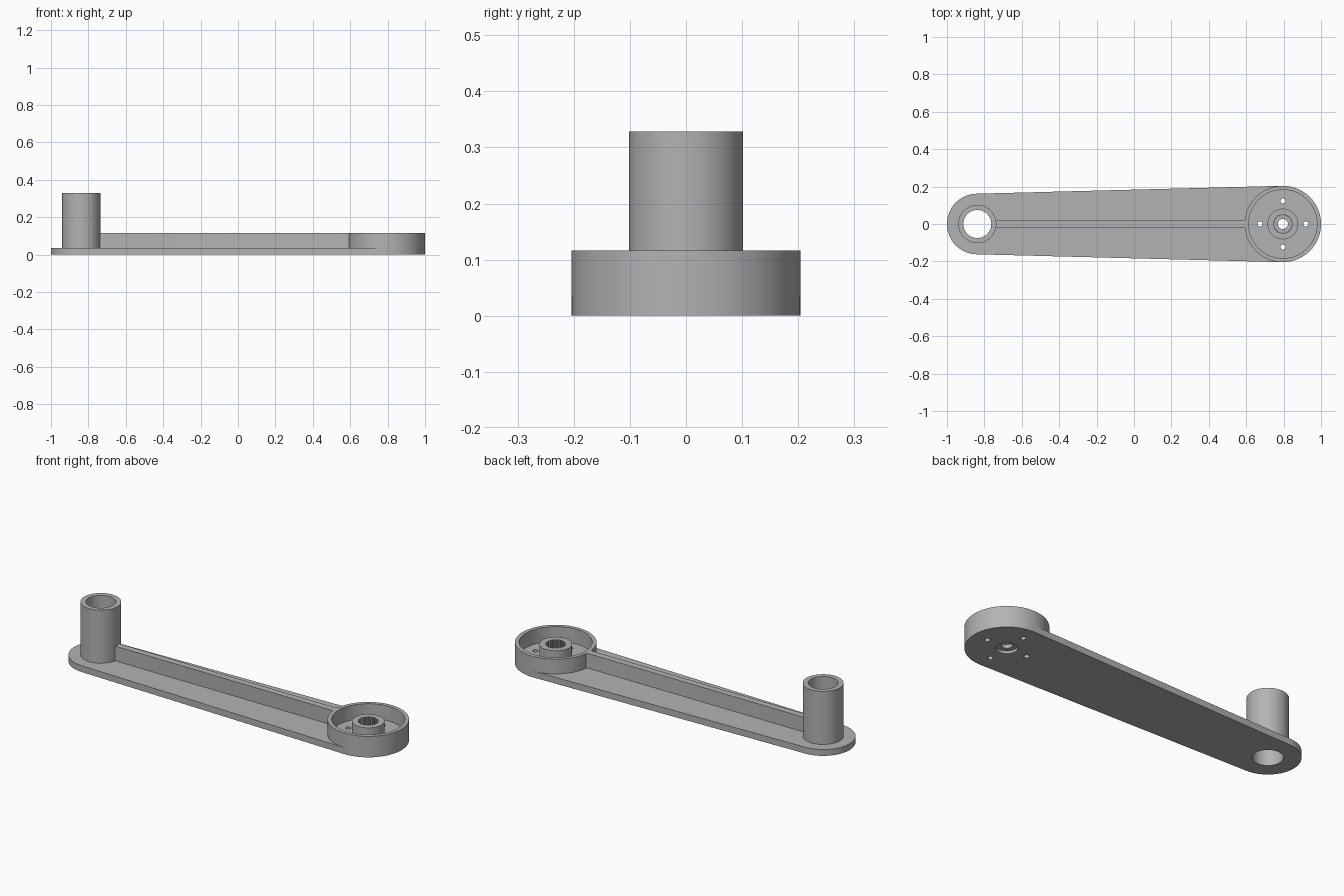
import bpy, bmesh, math

cube = bpy.data.objects.get("Cube")
if cube:
    bpy.data.objects.remove(cube, do_unlink=True)

grey = bpy.data.materials.new("grey plastic")
grey.use_nodes = True
colour = (0.45, 0.45, 0.45, 1)
grey.diffuse_color = colour
grey.node_tree.nodes["Principled BSDF"].inputs["Base Color"].default_value = colour

# Main dimensions
TUBE_X, TUBE_END_R = -0.838, 0.162
CUP_X, CUP_R = 0.796, 0.204
PLATE, RIM, TUBE_TOP = 0.035, 0.116, 0.328


def arc(x, y, r, start=0, end=math.tau, n=64):
    """Points along an arc; a full circle omits the repeated end point."""
    steps = n if end - start >= math.tau else n - 1
    return [(x + r * math.cos(start + (end - start) * i / steps),
             y + r * math.sin(start + (end - start) * i / steps)) for i in range(n)]


def slab(name, loops, z0, z1):
    """Extrude closed outlines between two heights; inner outlines become holes."""
    curve = bpy.data.curves.new(name + "_profile", "CURVE")
    curve.dimensions = "2D"
    curve.fill_mode = "BOTH"
    curve.extrude = (z1 - z0) / 2
    for points in loops:
        spline = curve.splines.new("POLY")
        spline.points.add(len(points) - 1)
        for p, (x, y) in zip(spline.points, points):
            p.co = (x, y, 0, 1)
        spline.use_cyclic_u = True
    temp = bpy.data.objects.new(name + "_profile", curve)
    bpy.context.collection.objects.link(temp)
    bpy.context.view_layer.update()
    mesh = bpy.data.meshes.new_from_object(
        temp.evaluated_get(bpy.context.evaluated_depsgraph_get()))
    bpy.data.objects.remove(temp, do_unlink=True)
    bpy.data.curves.remove(curve)

    bm = bmesh.new()
    bm.from_mesh(mesh)
    bmesh.ops.remove_doubles(bm, verts=bm.verts, dist=1e-5)
    bmesh.ops.translate(bm, verts=bm.verts, vec=(0, 0, (z0 + z1) / 2))
    bmesh.ops.recalc_face_normals(bm, faces=bm.faces)
    bm.to_mesh(mesh)
    bm.free()
    mesh.name = name
    mesh.materials.clear()
    mesh.materials.append(grey)
    obj = bpy.data.objects.new(name, mesh)
    bpy.context.collection.objects.link(obj)
    bpy.ops.object.select_all(action="DESELECT")
    obj.select_set(True)
    bpy.context.view_layer.objects.active = obj
    bpy.ops.object.shade_smooth_by_angle(angle=math.radians(30))
    return obj


# Tapered base plate: two end arcs joined by tangent lines, with all its holes
a = math.acos((TUBE_END_R - CUP_R) / (CUP_X - TUBE_X))
outline = (arc(CUP_X, 0, CUP_R, -a, a, 48)
           + arc(TUBE_X, 0, TUBE_END_R, a, math.tau - a, 48))
screw_holes = [arc(CUP_X + 0.123 * math.cos(t), 0.123 * math.sin(t), 0.014, n=20)
               for t in (0, math.pi / 2, math.pi, 1.5 * math.pi)]
slab("base_plate", [outline, arc(TUBE_X, 0, 0.075), arc(CUP_X, 0, 0.052)] + screw_holes,
     0, PLATE)

# Upright tube
slab("upright_tube", [arc(TUBE_X, 0, 0.102), arc(TUBE_X, 0, 0.075)], PLATE, TUBE_TOP)

# Round cup wall
slab("cup_wall", [arc(CUP_X, 0, CUP_R, n=96), arc(CUP_X, 0, 0.183, n=96)], PLATE, RIM)

# Hub with a toothed socket
TEETH = 24
socket = []
for i in range(TEETH * 4):
    r = 0.052 if i % 4 < 2 else 0.045
    t = math.tau * i / (TEETH * 4)
    socket.append((CUP_X + r * math.cos(t), r * math.sin(t)))
slab("hub", [arc(CUP_X, 0, 0.082), socket], PLATE, 0.106)

# Hub floor, recessed from below, with the centre screw hole
slab("hub_floor", [arc(CUP_X, 0, 0.052), arc(CUP_X, 0, 0.027, n=32)], 0.015, PLATE)

# Stiffening rib, flared where it meets the cup
side = [(-0.75, 0.018), (0.583, 0.018), (0.592, 0.022), (0.602, 0.034)]
slab("rib", [[(x, -y) for x, y in side] + side[::-1]], PLATE, RIM)
